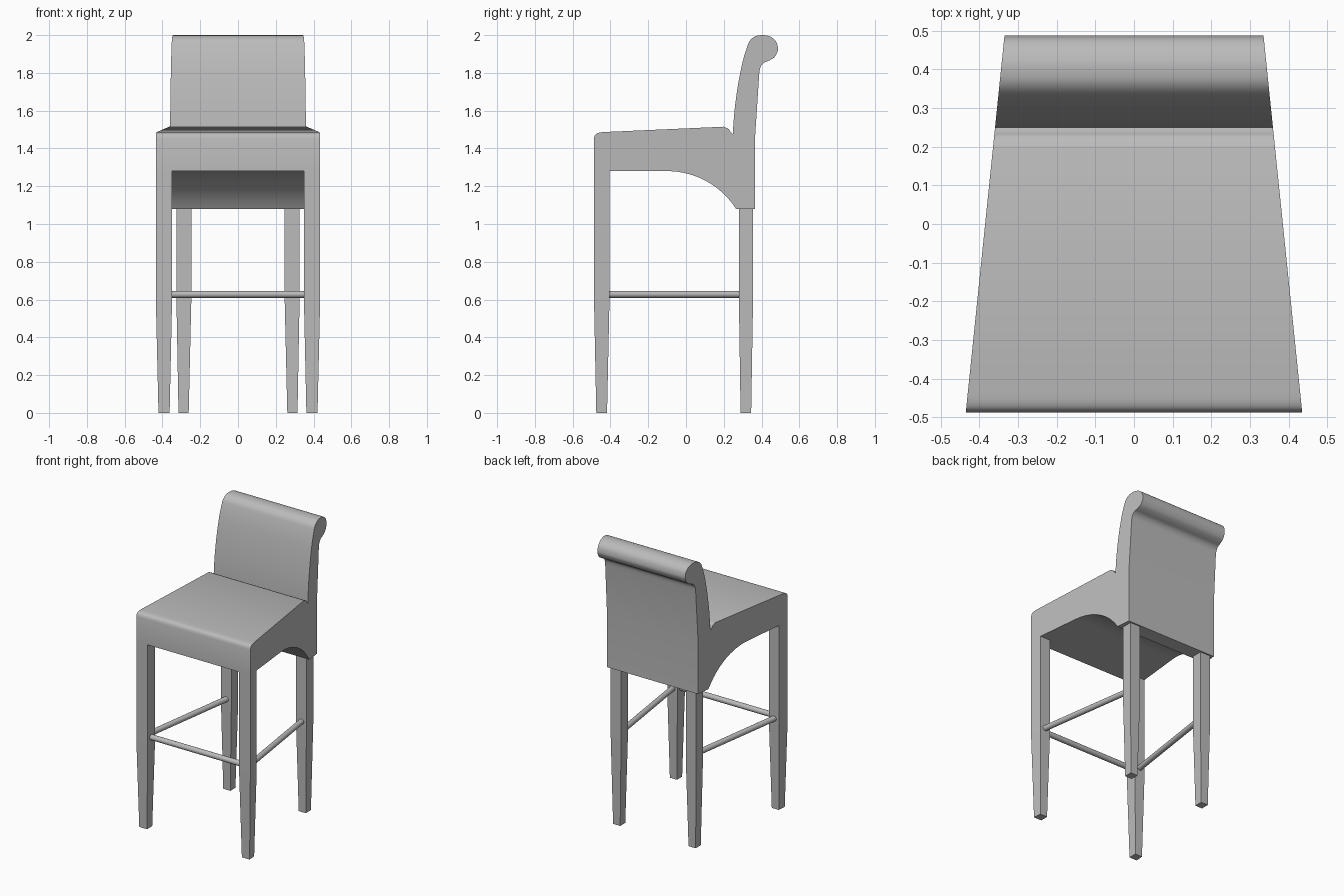
import bpy, bmesh, math
from mathutils import Vector

if "Cube" in bpy.data.objects:
    bpy.data.objects.remove(bpy.data.objects["Cube"])

grey = bpy.data.materials.new("warm_grey")
grey.diffuse_color = (0.5, 0.5, 0.5, 1)
grey.use_nodes = True
grey.node_tree.nodes["Principled BSDF"].inputs["Base Color"].default_value = grey.diffuse_color


def half_width(y):
    return 0.385 - 0.1027 * y


def make(name, verts, faces):
    mesh = bpy.data.meshes.new(name)
    mesh.from_pydata(verts, [], faces)
    bm = bmesh.new()
    bm.from_mesh(mesh)
    bmesh.ops.recalc_face_normals(bm, faces=bm.faces)
    bm.to_mesh(mesh)
    bm.free()
    mesh.materials.append(grey)
    ob = bpy.data.objects.new(name, mesh)
    bpy.context.collection.objects.link(ob)
    return ob


def smooth(ob, degrees=35):
    bpy.ops.object.select_all(action='DESELECT')
    ob.select_set(True)
    bpy.context.view_layer.objects.active = ob
    bpy.ops.object.shade_smooth_by_angle(angle=math.radians(degrees))


def spline(pts, steps=4):
    """Smooth curve through the points (Catmull-Rom)."""
    p = [Vector(q) for q in [pts[0]] + pts + [pts[-1]]]
    out = []
    for i in range(1, len(p) - 2):
        a, b, c, d = p[i - 1:i + 3]
        for s in range(steps):
            t = s / steps
            out.append(0.5 * (2 * b + (c - a) * t + (2 * a - 5 * b + 4 * c - d) * t ** 2
                              + (3 * b - a - 3 * c + d) * t ** 3))
    return [tuple(v) for v in out] + [pts[-1]]


# Upholstered body: side profile (y, z), narrower towards the back
roll = spline([(0.388, 1.80), (0.394, 1.83), (0.412, 1.853), (0.442, 1.866), (0.468, 1.883),
               (0.483, 1.908), (0.487, 1.93), (0.479, 1.962), (0.458, 1.985), (0.43, 1.997),
               (0.402, 2.0), (0.368, 1.994), (0.342, 1.975), (0.326, 1.945), (0.30, 1.86),
               (0.276, 1.74), (0.259, 1.62), (0.251, 1.53), (0.248, 1.475)])
seat_back = spline([(0.248, 1.475), (0.238, 1.485), (0.225, 1.503), (0.20, 1.515)])
seat_front = spline([(-0.43, 1.487), (-0.462, 1.483), (-0.48, 1.473), (-0.487, 1.455)])
radius = 0.433
end = math.asin(0.365 / radius)
arch = [(-0.1 + radius * math.sin(end * i / 16),
         1.28 - radius * (1 - math.cos(end * i / 16))) for i in range(17)]
profile = ([(0.365, 1.08), (0.365, 1.45)] + roll + seat_back[1:] + seat_front
           + [(-0.487, 1.28)] + arch)
n = len(profile)
verts = [(s * half_width(y), y, z) for s in (-1, 1) for y, z in profile]
faces = [(i, (i + 1) % n, n + (i + 1) % n, n + i) for i in range(n)]
faces += [tuple(range(n)), tuple(range(n, 2 * n))]
body = make("seat_and_back", verts, faces)
smooth(body)
# Crisp crease across the back panel
sharp = body.data.attributes.get("sharp_edge")
for e in body.data.edges:
    if set(e.vertices) == {1, n + 1} and sharp:
        sharp.data[e.index].value = True


# Legs: straight down to a knee, then tapered to the foot
def leg(name, side, rings):
    verts = [(side * x, y, z) for z, ring in rings for x, y in ring]
    k = len(rings)
    faces = [(4 * r + i, 4 * r + (i + 1) % 4, 4 * r + 4 + (i + 1) % 4, 4 * r + 4 + i)
             for r in range(k - 1) for i in range(4)]
    faces += [(0, 1, 2, 3), tuple(range(4 * k - 4, 4 * k))]
    make(name, verts, faces)


def rect(x0, x1, y0, y1):
    return [(x0, y0), (x1, y0), (x1, y1), (x0, y1)]


front_top = [(0.349, -0.487), (half_width(-0.487), -0.487),
             (half_width(-0.405), -0.405), (0.349, -0.405)]
front_foot = [(0.362, -0.475), (0.421, -0.475), (0.416, -0.418), (0.362, -0.418)]
back_top = rect(0.247, 0.326, 0.28, 0.355)
back_foot = rect(0.261, 0.315, 0.289, 0.345)
for side, label in ((-1, "left"), (1, "right")):
    leg("front_leg_" + label, side, [(1.28, front_top), (0.6, front_top), (0, front_foot)])
    leg("back_leg_" + label, side, [(1.08, back_top), (0.6, back_top), (0, back_foot)])


# Round footrest rails between the legs
def rail(name, a, b, r=0.0185, sides=20):
    a, b = Vector(a), Vector(b)
    d = (b - a).normalized()
    u = d.cross(Vector((0, 0, 1)))
    ring = [r * (u * math.cos(t) + Vector((0, 0, 1)) * math.sin(t))
            for t in (2 * math.pi * i / sides for i in range(sides))]
    verts = [tuple(p + o) for p in (a, b) for o in ring]
    faces = [(i, (i + 1) % sides, sides + (i + 1) % sides, sides + i) for i in range(sides)]
    faces += [tuple(range(sides)), tuple(range(sides, 2 * sides))]
    smooth(make(name, verts, faces))


rail("front_rail", (-0.355, -0.446, 0.628), (0.355, -0.446, 0.628))
for side, label in ((-1, "left"), (1, "right")):
    rail("side_rail_" + label, (side * 0.388, -0.41, 0.628), (side * 0.287, 0.285, 0.628))
